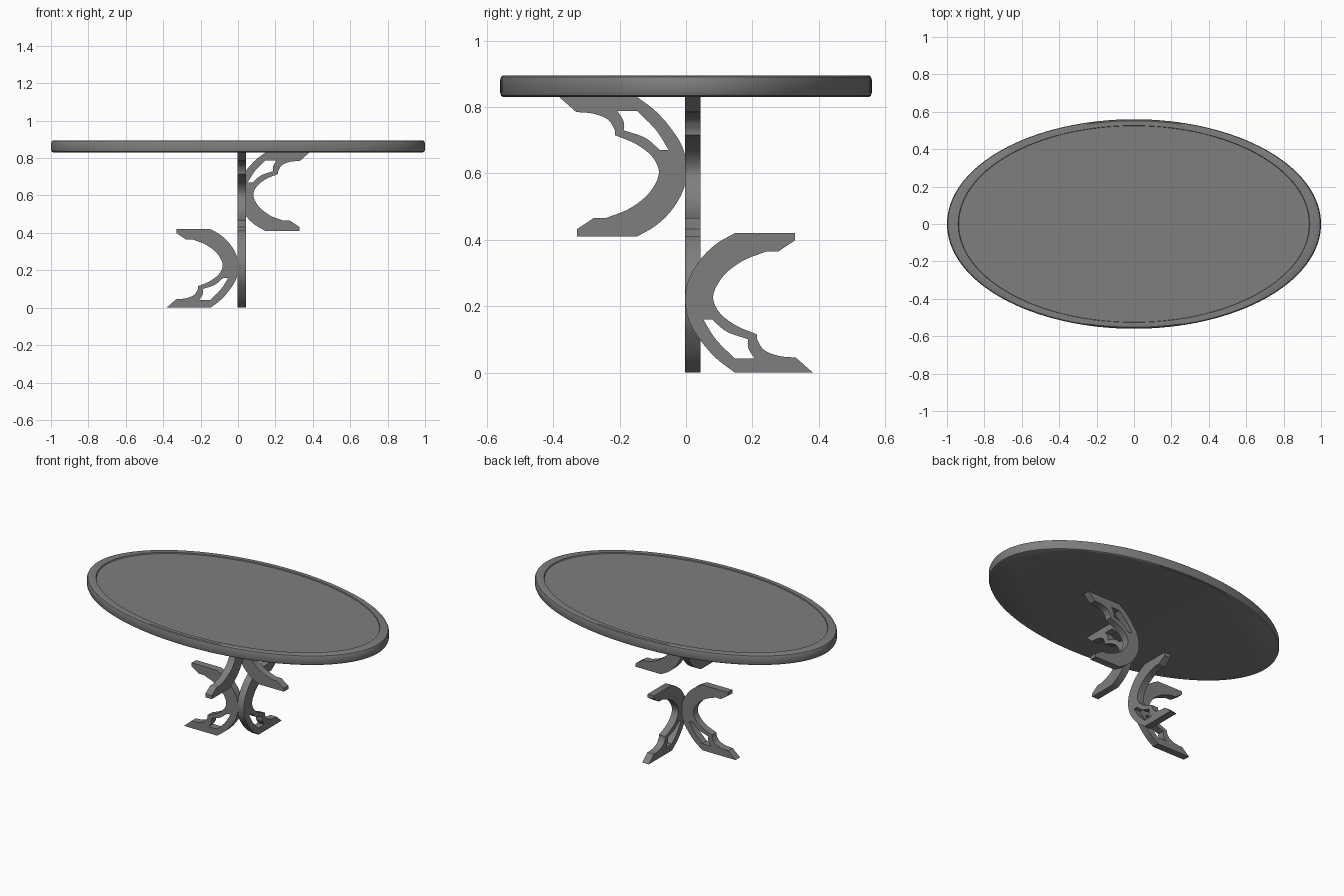
import bpy, bmesh
from math import cos, sin, tau, radians
from mathutils import Matrix, Vector

cube = bpy.data.objects.get("Cube")
if cube:
    bpy.data.objects.remove(cube, do_unlink=True)

grey = bpy.data.materials.new("matte_grey")
grey.use_nodes = True
colour = (0.21, 0.21, 0.21, 1)
grey.diffuse_color = colour
grey.node_tree.nodes["Principled BSDF"].inputs["Base Color"].default_value = colour

TABLE_UNDERSIDE = 0.83
THICKNESS = 0.046


def add_object(name, bm):
    """Turn a bmesh into a grey object with smooth curves and sharp corners."""
    bmesh.ops.recalc_face_normals(bm, faces=bm.faces)
    mesh = bpy.data.meshes.new(name)
    bm.to_mesh(mesh)
    bm.free()
    mesh.materials.clear()
    mesh.materials.append(grey)
    for face in mesh.polygons:
        face.material_index = 0
    obj = bpy.data.objects.new(name, mesh)
    bpy.context.collection.objects.link(obj)
    bpy.ops.object.select_all(action="DESELECT")
    obj.select_set(True)
    bpy.context.view_layer.objects.active = obj
    bpy.ops.object.shade_smooth_by_angle(angle=radians(30))
    return obj


def smooth_path(points, steps=5):
    """Catmull-Rom curve through the points."""
    p = [Vector(q) for q in points]
    p = [2 * p[0] - p[1]] + p + [2 * p[-1] - p[-2]]
    out = []
    for a, b, c, d in zip(p, p[1:], p[2:], p[3:]):
        for i in range(steps):
            t = i / steps
            out.append(0.5 * (2 * b + (c - a) * t + (2 * a - 5 * b + 4 * c - d) * t ** 2
                              + (3 * b - a - 3 * c + d) * t ** 3))
    return out + [p[-2]]


# Oval table top with rounded edge and a shallow recessed panel
rim = [(0.985, 0.83), (0.995, 0.834), (1, 0.844), (1, 0.881), (0.995, 0.891),
       (0.985, 0.895), (0.94, 0.895), (0.937, 0.888)]
SIDES = 128
bm = bmesh.new()
rings = [[bm.verts.new((r * cos(tau * i / SIDES), 0.56 * r * sin(tau * i / SIDES), z))
          for i in range(SIDES)] for r, z in rim]
for low, high in zip(rings, rings[1:]):
    for i in range(SIDES):
        j = (i + 1) % SIDES
        bm.faces.new((low[i], low[j], high[j], high[i]))
bm.faces.new(rings[0])
bm.faces.new(rings[-1])
add_object("table_top", bm)

# Bracket outline: distance from the centre, height
back_arc = smooth_path([(0.147, 0.42), (0.092, 0.388), (0.045, 0.343), (0.01, 0.285),
                        (-0.003, 0.225), (0.009, 0.155), (0.045, 0.095),
                        (0.092, 0.042), (0.147, 0)])
foot_arc = smooth_path([(0.331, 0.045), (0.28, 0.05), (0.235, 0.068), (0.214, 0.1)])
inner_arc = smooth_path([(0.214, 0.115), (0.15, 0.142), (0.1, 0.182), (0.082, 0.232),
                         (0.112, 0.29), (0.17, 0.336), (0.24, 0.364)])
outline = (back_arc + [(0.382, 0)] + foot_arc + inner_arc
           + [(0.277, 0.364), (0.328, 0.398), (0.328, 0.42)])

# Opening between the foot strut and the back arc
opening = (smooth_path([(0.078, 0.16), (0.123, 0.123), (0.188, 0.1)])
           + smooth_path([(0.186, 0.088), (0.19, 0.068), (0.207, 0.042)])
           + smooth_path([(0.147, 0.042), (0.09, 0.1), (0.052, 0.16)]))


def bracket_mesh():
    """Filled, extruded curve with a hole, as a mesh lying in its own plane."""
    curve = bpy.data.curves.new("bracket_profile", "CURVE")
    curve.dimensions = "2D"
    curve.fill_mode = "BOTH"
    curve.extrude = THICKNESS / 2
    for loop in (outline, opening):
        spline = curve.splines.new("POLY")
        spline.points.add(len(loop) - 1)
        for point, (u, v) in zip(spline.points, loop):
            point.co = (u, v, 0, 1)
        spline.use_cyclic_u = True
    helper = bpy.data.objects.new("bracket_profile", curve)
    bpy.context.collection.objects.link(helper)
    graph = bpy.context.evaluated_depsgraph_get()
    mesh = bpy.data.meshes.new_from_object(helper.evaluated_get(graph))
    bpy.data.objects.remove(helper, do_unlink=True)
    return mesh


profile = bracket_mesh()


def add_bracket(name, direction, upside_down):
    """Stand the bracket up, pointing along direction."""
    out = Vector(direction)
    side = Vector((abs(out.y), abs(out.x), 0))
    up = Vector((0, 0, -1 if upside_down else 1))
    place = Matrix((out, up, side)).transposed().to_4x4()
    place.translation = side * 0.02
    if upside_down:
        place.translation.z = TABLE_UNDERSIDE
    bm = bmesh.new()
    bm.from_mesh(profile)
    bmesh.ops.remove_doubles(bm, verts=bm.verts, dist=0.0001)
    bm.transform(place)
    add_object(name, bm)


# Lower pair stands on the floor, upper pair hangs from the top
add_bracket("lower_right_bracket", (-1, 0, 0), False)
add_bracket("lower_back_bracket", (0, 1, 0), False)
add_bracket("upper_left_bracket", (1, 0, 0), True)
add_bracket("upper_front_bracket", (0, -1, 0), True)
